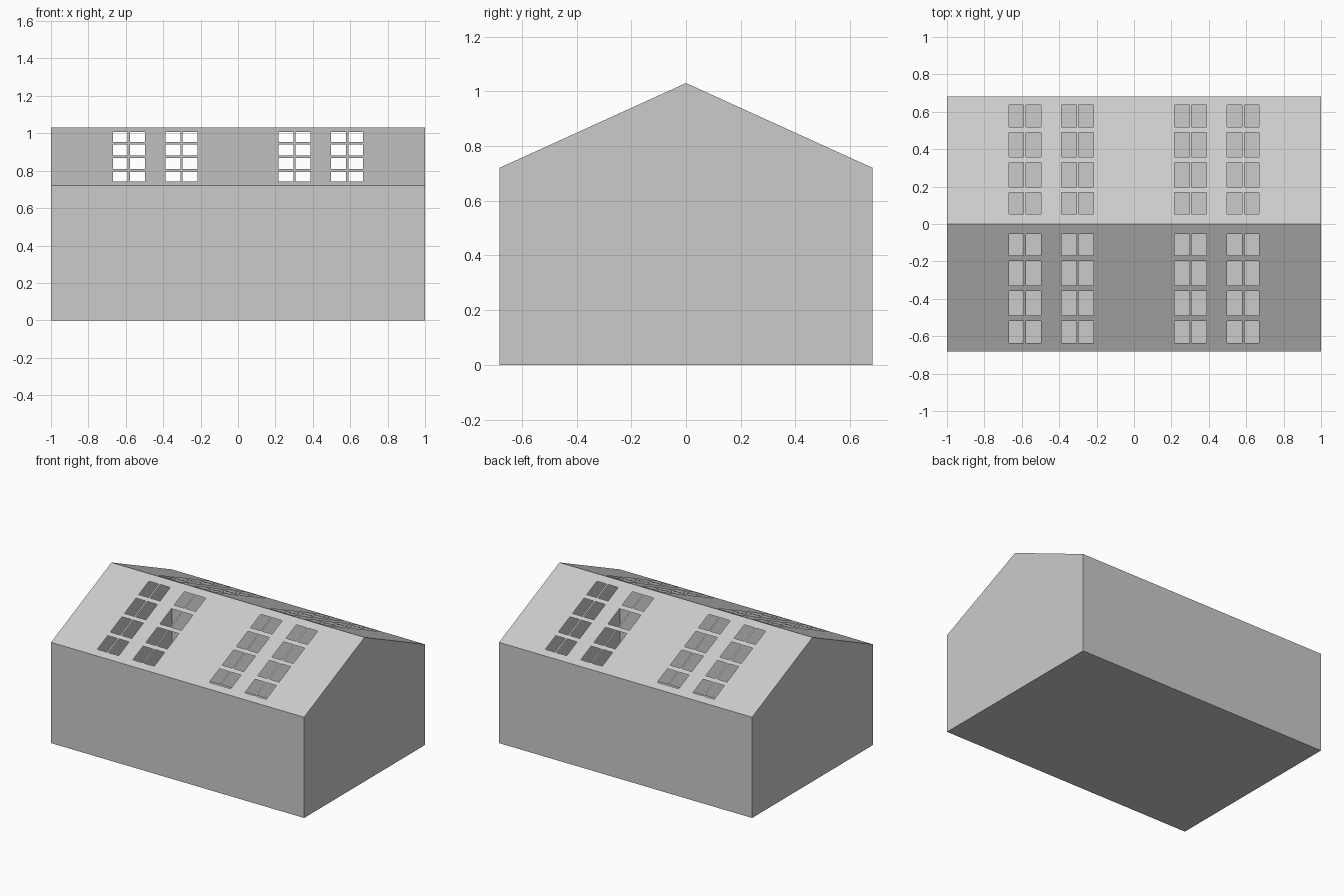
import bpy

if "Cube" in bpy.data.objects:
    bpy.data.objects.remove(bpy.data.objects["Cube"])

HALF_X, HALF_Y, EAVE, RIDGE = 1.0, 0.682, 0.72, 1.03

# skylight panes: x spans (mirrored left/right) and distance-from-ridge spans
X_SPANS = [(0.217, 0.297), (0.307, 0.387), (0.498, 0.578), (0.59, 0.667)]
Y_SPANS = [(0.053, 0.168), (0.198, 0.329), (0.357, 0.488), (0.518, 0.635)]


def make_object(name, verts, faces):
    mesh = bpy.data.meshes.new(name)
    mesh.from_pydata(verts, [], faces)
    mesh.update()
    obj = bpy.data.objects.new(name, mesh)
    bpy.context.collection.objects.link(obj)
    return obj


def roof_slope(name, side):
    """Thin roof plane as a grid with the skylight cells left open."""
    spans = X_SPANS + [(-b, -a) for a, b in X_SPANS]
    xs = sorted([-HALF_X, HALF_X] + [v for s in spans for v in s])
    ys = [0] + [v for s in Y_SPANS for v in s] + [HALF_Y]
    n = len(xs)
    verts = [(x, side * y, RIDGE - (RIDGE - EAVE) * y / HALF_Y) for y in ys for x in xs]
    faces = []
    for j in range(len(ys) - 1):
        for i in range(n - 1):
            if (xs[i], xs[i + 1]) in spans and (ys[j], ys[j + 1]) in Y_SPANS:
                continue
            a = j * n + i
            quad = (a, a + 1, a + n + 1, a + n)
            faces.append(quad if side > 0 else quad[::-1])
    make_object(name, verts, faces)


# hollow body: gable profile at both ends, long walls and floor
profile = [(-HALF_Y, 0), (HALF_Y, 0), (HALF_Y, EAVE), (0, RIDGE), (-HALF_Y, EAVE)]
verts = [(x, y, z) for x in (-HALF_X, HALF_X) for y, z in profile]
make_object("walls", verts, [(4, 3, 2, 1, 0), (5, 6, 7, 8, 9),
                             (0, 5, 9, 4), (1, 2, 7, 6)])
make_object("floor", [verts[i] for i in (0, 1, 6, 5)], [(0, 1, 2, 3)])

# roof slopes with open skylights
roof_slope("front_roof", -1)
roof_slope("back_roof", 1)
